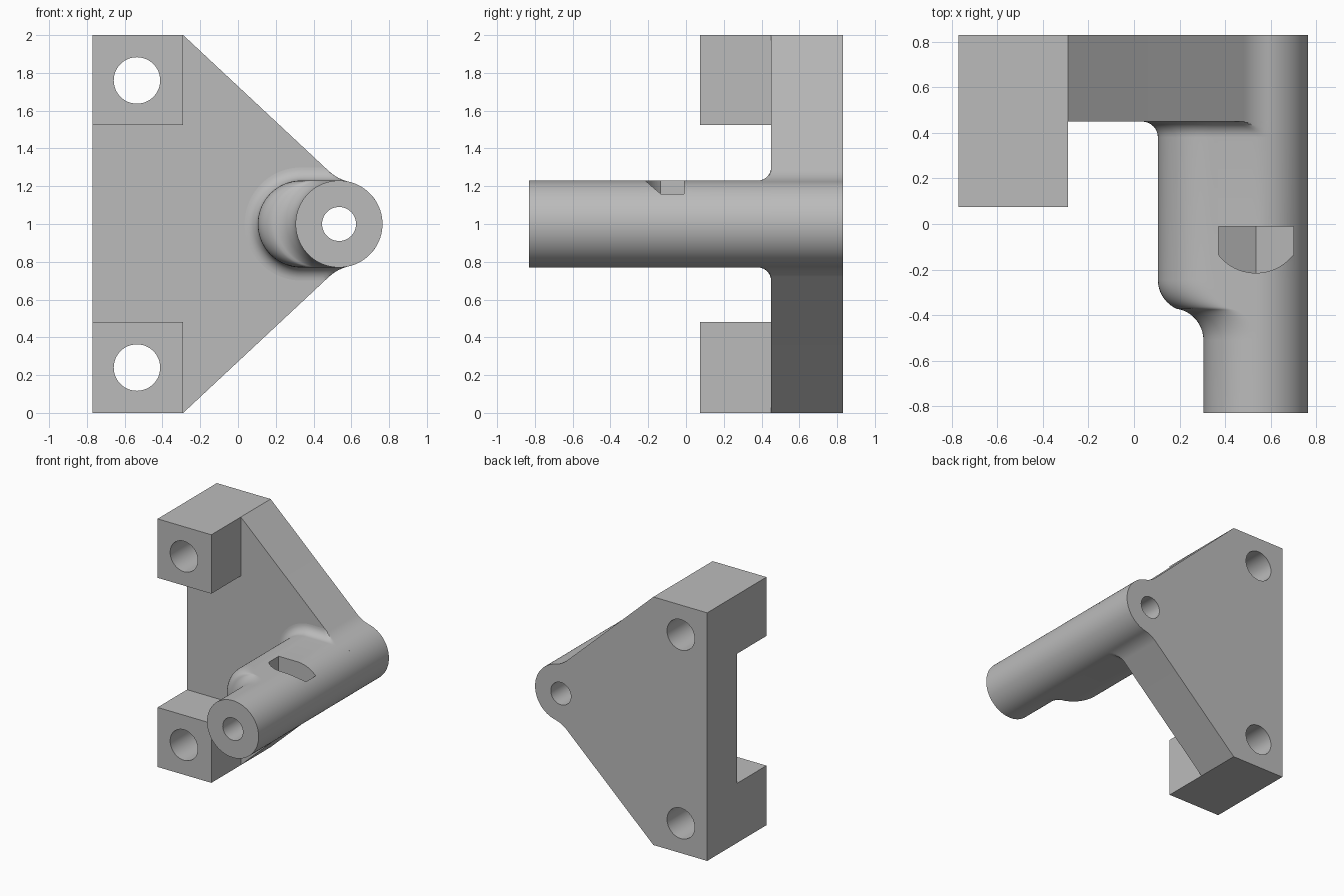
import bpy, bmesh
from math import sin, cos, radians, sqrt

if "Cube" in bpy.data.objects:
    bpy.data.objects.remove(bpy.data.objects["Cube"], do_unlink=True)

grey = bpy.data.materials.new("plain grey")
grey.use_nodes = True
grey.diffuse_color = (0.5, 0.5, 0.5, 1)
grey.node_tree.nodes["Principled BSDF"].inputs["Base Color"].default_value = (0.5, 0.5, 0.5, 1)

R = 0.23            # boss radius
BX, BZ = 0.535, 1   # boss axis
FRONT, BACK, FACE = -0.83, 0.83, 0.45


def arc(cx, cz, r, a, b, n):
    """Points on an arc from angle a to b in degrees."""
    angles = [radians(a + (b - a) * i / n) for i in range(n + 1)]
    return [(cx + r * cos(t), cz + r * sin(t)) for t in angles]


def loft(name, rings):
    """Closed solid through (y, [(x, z), ...]) rings of equal length."""
    bm = bmesh.new()
    rows = [[bm.verts.new((x, y, z)) for x, z in pts] for y, pts in rings]
    n = len(rows[0])
    for a, b in zip(rows, rows[1:]):
        for i in range(n):
            j = (i + 1) % n
            bm.faces.new((a[i], a[j], b[j], b[i]))
    bm.faces.new(rows[0])
    bm.faces.new(rows[-1])
    bmesh.ops.remove_doubles(bm, verts=bm.verts, dist=0.00005)
    bmesh.ops.recalc_face_normals(bm, faces=bm.faces)
    mesh = bpy.data.meshes.new(name)
    bm.to_mesh(mesh)
    bm.free()
    mesh.materials.append(grey)
    ob = bpy.data.objects.new(name, mesh)
    bpy.context.collection.objects.link(ob)
    return ob


def prism(name, pts, y0, y1):
    return loft(name, [(y0, pts), (y1, pts)])


def activate(ob):
    bpy.ops.object.select_all(action='DESELECT')
    ob.select_set(True)
    bpy.context.view_layer.objects.active = ob


def cut(ob, cutters):
    activate(ob)
    for c in cutters:
        m = ob.modifiers.new("cut", 'BOOLEAN')
        m.operation, m.solver, m.object = 'DIFFERENCE', 'EXACT', c
        bpy.ops.object.modifier_apply(modifier=m.name)
    bpy.ops.object.shade_smooth_by_angle(angle=radians(30))


# Mounting plate outline: tapered web blended into the round boss
blend = arc(0.638, 1.448, R, 257, 227, 10)
outline = [(-0.77, 0), (-0.29, 0)]
outline += [(x, 2 - z) for x, z in reversed(blend)]
outline += arc(BX, BZ, R, -77, 77, 40)[1:-1]
outline += blend + [(-0.29, 2), (-0.77, 2)]
plate = prism("mounting_plate", outline, 0.075, BACK)

# Relief that leaves only the two corner blocks standing proud
relief = prism("relief_cutter", [(-1, 0.48), (-0.29, 0.48), (-0.29, -0.2), (1, -0.2),
                                 (1, 2.2), (-0.29, 2.2), (-0.29, 1.525), (-1, 1.525)], -0.3, FACE)

# Bolt holes and bore
holes = [prism("hole_cutter", arc(-0.535, z, 0.123, 0, 360, 48)[:-1], -1, 1) for z in (0.24, 1.76)]
bore = prism("bore_cutter", arc(BX, BZ, 0.09, 0, 360, 48)[:-1], -1, 1)
cut(plate, [relief] + holes + [bore])


def web_height(x):
    """Half height of the plate outline at x."""
    if x < 0.482:
        return 1 - (x + 0.29) * 0.934
    if x < 0.587:
        return 0.448 - sqrt(R * R - (x - 0.638) ** 2)
    return sqrt(max(0, R * R - (x - BX) ** 2))


def section(shift, off):
    """Rounded slot section, widened to the left and flared by off."""
    left = BX - shift
    half = []
    for x, z in arc(0, 0, 1, 0, 90, 20):
        r = R + (off if x < cos(radians(77)) else 0)
        half.append((BX + r * x, r * z))
    half += [(BX - shift * i / 12, R + off) for i in range(1, 12)]
    half += arc(left, 0, R + off, 90, 180, 20)
    if off > 0:
        half = [(x, min(z, web_height(x))) for x, z in half]
    return ([(x, BZ + z) for x, z in half]
            + [(x, BZ - z) for x, z in reversed(half[1:-1])])


# Arm: round nose, S-shaped shoulder, wide slot body, fillet at the plate
stations = [(FRONT, 0, 0)]
for i in range(11):
    t = radians(73.2 * i / 10)
    stations.append((-0.51 + 0.14 * sin(t), 0.14 * (1 - cos(t)), 0))
for i in range(9, -1, -1):
    t = radians(73.2 * i / 10)
    stations.append((-0.245 - 0.14 * sin(t), 0.06 + 0.14 * cos(t), 0))
for i in range(9):
    t = radians(90 * i / 8)
    stations.append((0.38 + 0.07 * sin(t), 0.2, 0.07 * (1 - cos(t))))
arm = loft("bored_arm", [(y, section(s, off)) for y, s, off in stations])

# Pocket in the arm top: curved front wall, flat back, V floor
pocket_rings = []
for i in range(25):
    x = 0.37 + 0.33 * i / 24
    front = -0.006 - sqrt(0.209 ** 2 - (x - BX) ** 2)
    floor = 0.87 + 0.58 * abs(x - BX)
    pocket_rings.append((x, [(front, floor), (-0.01, floor), (-0.01, 1.5), (front, 1.5)]))
pocket = loft("pocket_cutter", pocket_rings)
for v in pocket.data.vertices:
    v.co.x, v.co.y = v.co.y, v.co.x
pocket.data.flip_normals()
cut(arm, [bore, pocket])

for c in [relief, bore, pocket] + holes:
    bpy.data.objects.remove(c, do_unlink=True)
